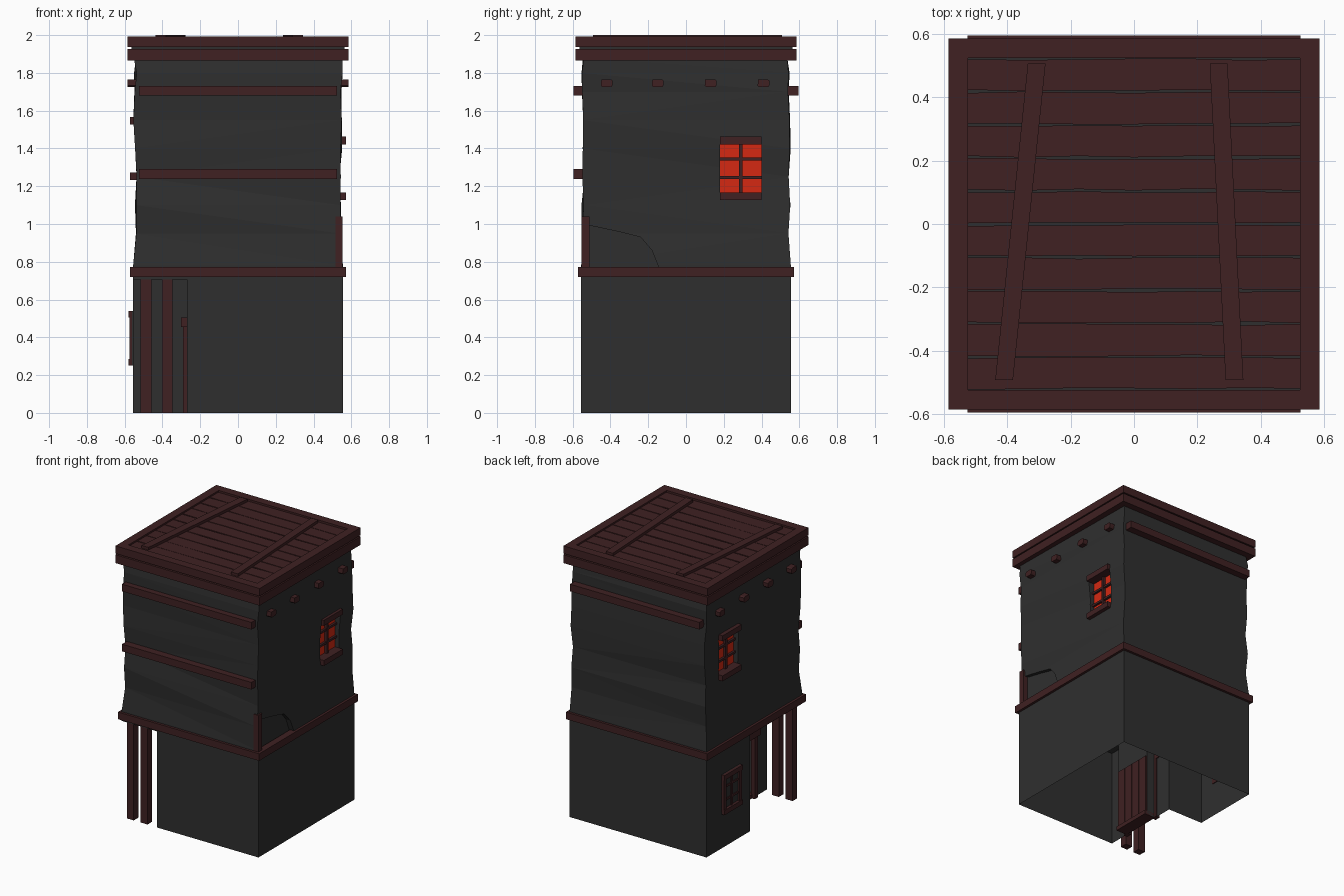
import bpy, bmesh, math, random
from mathutils import Vector

random.seed(4)
cube = bpy.data.objects.get("Cube")
if cube:
    bpy.data.objects.remove(cube, do_unlink=True)


def material(name, rgb):
    m = bpy.data.materials.new(name)
    m.use_nodes = True
    m.diffuse_color = (*rgb, 1)
    bsdf = next(n for n in m.node_tree.nodes if n.type == 'BSDF_PRINCIPLED')
    bsdf.inputs["Base Color"].default_value = (*rgb, 1)
    bsdf.inputs["Roughness"].default_value = 0.9
    return m


PLASTER = material("dark_plaster", (0.028, 0.028, 0.028))
WOOD = material("dark_red_wood", (0.05, 0.015, 0.016))
GLOW = material("glowing_orange", (0.66, 0.022, 0.006))


def finish(name, bm, mat, recalc=True):
    if recalc:
        bmesh.ops.recalc_face_normals(bm, faces=bm.faces)
    mesh = bpy.data.meshes.new(name)
    bm.to_mesh(mesh)
    bm.free()
    if mat:
        mesh.materials.append(mat)
    ob = bpy.data.objects.new(name, mesh)
    bpy.context.scene.collection.objects.link(ob)
    return ob


def loft(name, rings, mat):
    """Closed solid through a stack of equal rings."""
    bm = bmesh.new()
    loops = [[bm.verts.new(p) for p in ring] for ring in rings]
    n = len(loops[0])
    for a, b in zip(loops, loops[1:]):
        for i in range(n):
            j = (i + 1) % n
            bm.faces.new((a[i], a[j], b[j], b[i]))
    bm.faces.new(loops[0])
    bm.faces.new(loops[-1])
    bmesh.ops.triangulate(bm, faces=[f for f in bm.faces if len(f.verts) == 4])
    return finish(name, bm, mat)


def box(name, xs, ys, zs, mat=WOOD):
    (x0, x1), (y0, y1) = sorted(xs), sorted(ys)
    rings = [[(x0, y0, z), (x1, y0, z), (x1, y1, z), (x0, y1, z)] for z in zs]
    return loft(name, rings, mat)


def frame(name, half, width, zs, mat=WOOD):
    """Square ring of four beams."""
    h, w = half, half - width
    for side, s in (("left", 1), ("right", -1)):
        box(f"{name}_{side}", (s * w, s * h), (-h, h), zs, mat)
    for side, s in (("front", -1), ("back", 1)):
        box(f"{name}_{side}", (-w, w), (s * w, s * h), zs, mat)


def carve(target, cutter):
    mod = target.modifiers.new("carve", 'BOOLEAN')
    mod.operation = 'DIFFERENCE'
    mod.solver = 'EXACT'
    mod.object = cutter
    bpy.context.view_layer.objects.active = target
    bpy.ops.object.modifier_apply(modifier=mod.name)
    bpy.data.objects.remove(cutter, do_unlink=True)


W = 0.555
CORNERS = ((-1, -1), (1, -1), (1, 1), (-1, 1))

# Upper storey with uneven, weathered corners
rings = []
for z in (0.705, 0.78, 0.95, 1.1, 1.25, 1.4, 1.55, 1.7, 1.8, 1.88):
    wear = 0 if z < 0.8 else 0.02
    rings.append([(sx * (W - wear * random.random()),
                   sy * (W - wear * random.random()), z) for sx, sy in CORNERS])
upper = loft("upper_storey", rings, PLASTER)

# Broken plaster patch with an exposed corner post
patch = ((-0.62, 0.76), (-0.62, 1.03), (-0.5, 0.99), (-0.36, 0.96),
         (-0.24, 0.93), (-0.18, 0.86), (-0.14, 0.76))
carve(upper, loft("patch_cutter",
                  [[(x, y, z) for y, z in patch] for x in (0.515, 0.7)], None))
box("exposed_post", (0.515, 0.553), (-0.553, -0.51), (0.75, 1.04))


# Recessed glowing windows on both sides
def window(name, s, y, z):
    hw, hh = 0.11, 0.165
    carve(upper, box(name + "_cutter", (s * 0.5, s * 0.7), (y - hw, y + hw),
                     (z - hh, z + hh), None))
    box(name + "_pane", (s * 0.498, s * 0.506), (y - hw, y + hw), (z - hh, z + hh), GLOW)
    for part, dz in (("sill", -hh + 0.018), ("lintel", hh - 0.018)):
        box(f"{name}_{part}", (s * 0.5, s * 0.571), (y - hw, y + hw),
            (z + dz - 0.02, z + dz + 0.02))
    box(name + "_mullion", (s * 0.5, s * 0.525), (y - 0.01, y + 0.01), (z - hh, z + hh))
    for i, dz in enumerate((-0.048, 0.048)):
        box(f"{name}_bar_{i}", (s * 0.5, s * 0.522), (y - hw, y + hw),
            (z + dz - 0.008, z + dz + 0.008))


window("left_window", 1, 0.29, 1.295)
window("right_window", -1, 0.28, 1.40)

# Lower storey walls, with a porch notch and an open doorway recess
PX, PY, DX, D0, D1, TOP = -0.27, 0.05, -0.2, -0.40, -0.10, 0.71
path = [(DX, D0), (PX, D0), (PX, -W), (W, -W), (W, W), (-W, W), (-W, PY),
        (PX, PY), (PX, D1), (DX, D1)]
bm = bmesh.new()
for a, b in zip(path, path[1:]):
    bm.faces.new([bm.verts.new(p) for p in
                  ((*a, 0), (*b, 0), (*b, TOP), (*a, TOP))])
bmesh.ops.remove_doubles(bm, verts=bm.verts, dist=0.0001)
finish("lower_walls", bm, PLASTER, recalc=False)
box("doorway_header", (PX, DX), (D0, D1), (0.46, TOP), PLASTER)

# Door, its frame and threshold
planks = 4
step = (D1 - D0) / planks
for i in range(planks):
    y = D0 + i * step
    box(f"door_plank_{i}", (-0.21, -0.19), (y + 0.003, y + step - 0.003), (0.03, 0.46))
box("door_backing", (-0.204, -0.198), (D0, D1), (0.03, 0.46))
box("door_threshold", (PX, -0.18), (D0, D1), (0, 0.03))
for name, y in (("front", D0), ("back", D1)):
    box(f"door_jamb_{name}", (-0.292, -0.262), (y - 0.02, y + 0.02), (0, 0.46))
box("door_lintel", (-0.302, -0.262), (D0 - 0.04, D1 + 0.04), (0.455, 0.505))

# Porch posts
for i, x in enumerate((-0.487, -0.375)):
    box(f"porch_post_{i}", (x - 0.028, x + 0.028), (-0.553, -0.5), (0, TOP))

# Small shuttered window on the lower right wall
y0, y1, z0, z1 = 0.17, 0.38, 0.25, 0.54
box("lower_window_pane", (-0.552, -0.56), (y0, y1), (z0, z1), PLASTER)
for name, z in (("sill", z0), ("lintel", z1 - 0.035)):
    box("lower_window_" + name, (-0.55, -0.58), (y0, y1), (z, z + 0.035))
for name, y, w, out in (("front_jamb", y0, 0.03, 0.575), ("back_jamb", y1 - 0.03, 0.03, 0.575),
                        ("mullion", (y0 + y1) / 2 - 0.01, 0.02, 0.568)):
    box("lower_window_" + name, (-0.55, -out), (y, y + w), (z0, z1))
for i in (1, 2):
    z = z0 + i * (z1 - z0) / 3
    box(f"lower_window_bar_{i}", (-0.55, -0.566), (y0, y1), (z - 0.008, z + 0.008))

# Belt between storeys
frame("belt", 0.573, 0.05, (0.72, 0.772))

# Horizontal wall beams
for name, s, z in (("front_high", -1, 1.705), ("front_low", -1, 1.265), ("back_high", 1, 1.705)):
    box(f"wall_beam_{name}", (-0.525, 0.525), (s * 0.52, s * 0.595), (z - 0.026, z + 0.026))

# Rafter ends poking out of both sides
for s, side in ((1, "left"), (-1, "right")):
    for i, y in enumerate((-0.42, -0.15, 0.13, 0.41)):
        end = [(y + 0.031 * dy, 1.745 + 0.021 * dz) for dy, dz in
               ((-1, -0.6), (-0.7, -1), (0.8, -1), (1, -0.5), (1, 0.7), (0.7, 1), (-0.9, 1))]
        loft(f"rafter_end_{side}_{i}",
             [[(s * x, p, q) for p, q in end] for x in (0.5, 0.584)], WOOD)

# Roof: two stacked rims over a dark deck
frame("roof_rim_lower", 0.585, 0.08, (1.866, 1.927))
box("roof_deck", (-0.565, 0.565), (-0.565, 0.565), (1.872, 1.96), PLASTER)
frame("roof_rim_upper", 0.585, 0.062, (1.936, 1.992))

# Roof planks with slightly wavy edges
rows, half = 10, 0.523
xs = [-half + k * 2 * half / 6 for k in range(7)]
for i in range(rows):
    lo, hi = (-half + (i + j) * 2 * half / rows for j in (0, 1))
    wave = lambda: random.uniform(0.0005, 0.006)
    outline = [(x, lo + wave()) for x in xs] + [(x, hi - wave()) for x in reversed(xs)]
    loft(f"roof_plank_{i}", [[(x, y, z) for x, y in outline] for z in (1.955, 1.98)], WOOD)

# Two crooked battens across the planks
for name, xb, xf in (("right", -0.307, -0.41), ("left", 0.267, 0.317)):
    w = 0.028
    quad = [(xf - w, -0.493), (xf + w, -0.493), (xb + w, 0.507), (xb - w, 0.507)]
    loft(f"roof_batten_{name}", [[(x, y, z) for x, y in quad] for z in (1.97, 2.0)], WOOD)
